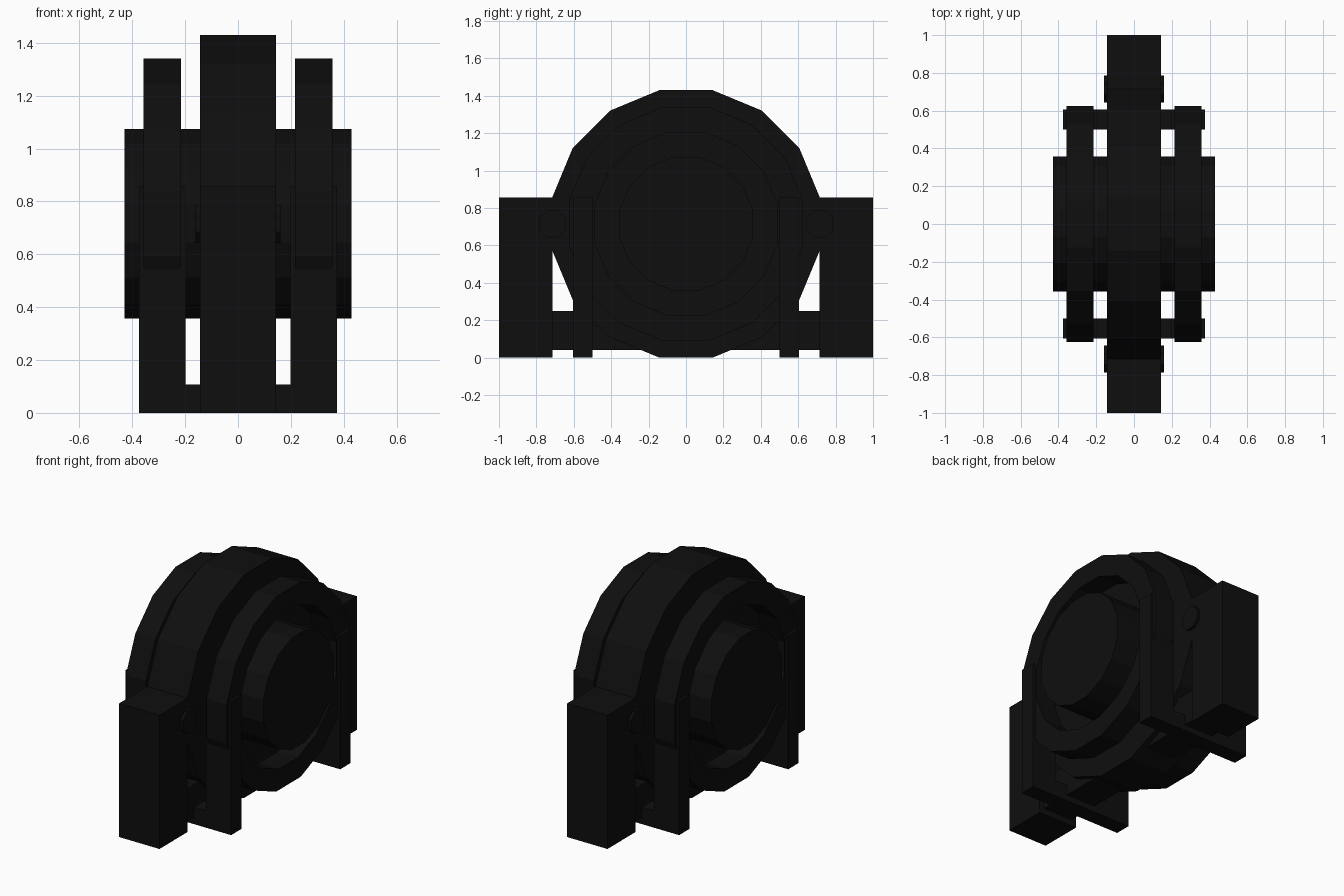
import bpy, bmesh, math

cube = bpy.data.objects.get("Cube")
if cube:
    bpy.data.objects.remove(cube, do_unlink=True)

black = bpy.data.materials.new("near_black")
black.use_nodes = True
COLOR = (0.0045, 0.0045, 0.0045, 1)
black.diffuse_color = COLOR
black.node_tree.nodes["Principled BSDF"].inputs["Base Color"].default_value = COLOR

AXLE_Z = 0.715


def finish(name, bm):
    bmesh.ops.recalc_face_normals(bm, faces=bm.faces)
    mesh = bpy.data.meshes.new(name)
    bm.to_mesh(mesh)
    bm.free()
    mesh.materials.append(black)
    ob = bpy.data.objects.new(name, mesh)
    bpy.context.collection.objects.link(ob)
    return ob


def box(name, x0, x1, y0, y1, z0, z1):
    bm = bmesh.new()
    bmesh.ops.create_cube(bm, size=1)
    for v in bm.verts:
        v.co = ((x0 + x1) / 2 + v.co.x * (x1 - x0),
                (y0 + y1) / 2 + v.co.y * (y1 - y0),
                (z0 + z1) / 2 + v.co.z * (z1 - z0))
    return finish(name, bm)


def wheel(name, x0, x1, apothem, inner=0, y=0, z=AXLE_Z, sides=16):
    """Flat-topped polygon disc or ring lying along x."""
    bm = bmesh.new()

    def loop(x, r):
        r /= math.cos(math.pi / sides)
        angles = [(i + 0.5) * math.tau / sides for i in range(sides)]
        return [bm.verts.new((x, y + r * math.cos(a), z + r * math.sin(a))) for a in angles]

    loops = [loop(x0, apothem), loop(x1, apothem)]
    if inner:
        loops += [loop(x1, inner), loop(x0, inner)]
    else:
        bm.faces.new(loops[0])
        bm.faces.new(loops[1])
    pairs = list(zip(loops, loops[1:]))
    if inner:
        pairs.append((loops[-1], loops[0]))
    for a, b in pairs:
        for i in range(sides):
            j = (i + 1) % sides
            bm.faces.new((a[i], a[j], b[j], b[i]))
    return finish(name, bm)


# Central wheel, hub and the bar under it
wheel("central_wheel", -0.143, 0.143, 0.715)
wheel("hub", -0.43, 0.43, 0.358)
box("base_bar", -0.107, 0.107, -0.75, 0.75, 0.04, 0.25)

# Side rings
for side, s in (("left", 1), ("right", -1)):
    wheel(side + "_ring", *sorted((s * 0.215, s * 0.357)), 0.625, inner=0.49)

# End blocks, pins, cross feet and posts at both ends
for end, e in (("front", -1), ("back", 1)):
    box(end + "_block", -0.143, 0.143, *sorted((e * 0.715, e)), 0, 0.857)
    wheel(end + "_pin", -0.16, 0.16, 0.072, y=e * 0.715, sides=8)
    ys = sorted((e * 0.5, e * 0.605))
    box(end + "_cross_foot", -0.375, 0.375, *ys, 0, 0.108)
    for side, s in (("left", 1), ("right", -1)):
        box(f"{end}_{side}_post", *sorted((s * 0.198, s * 0.375)), *ys, 0, 0.857)
